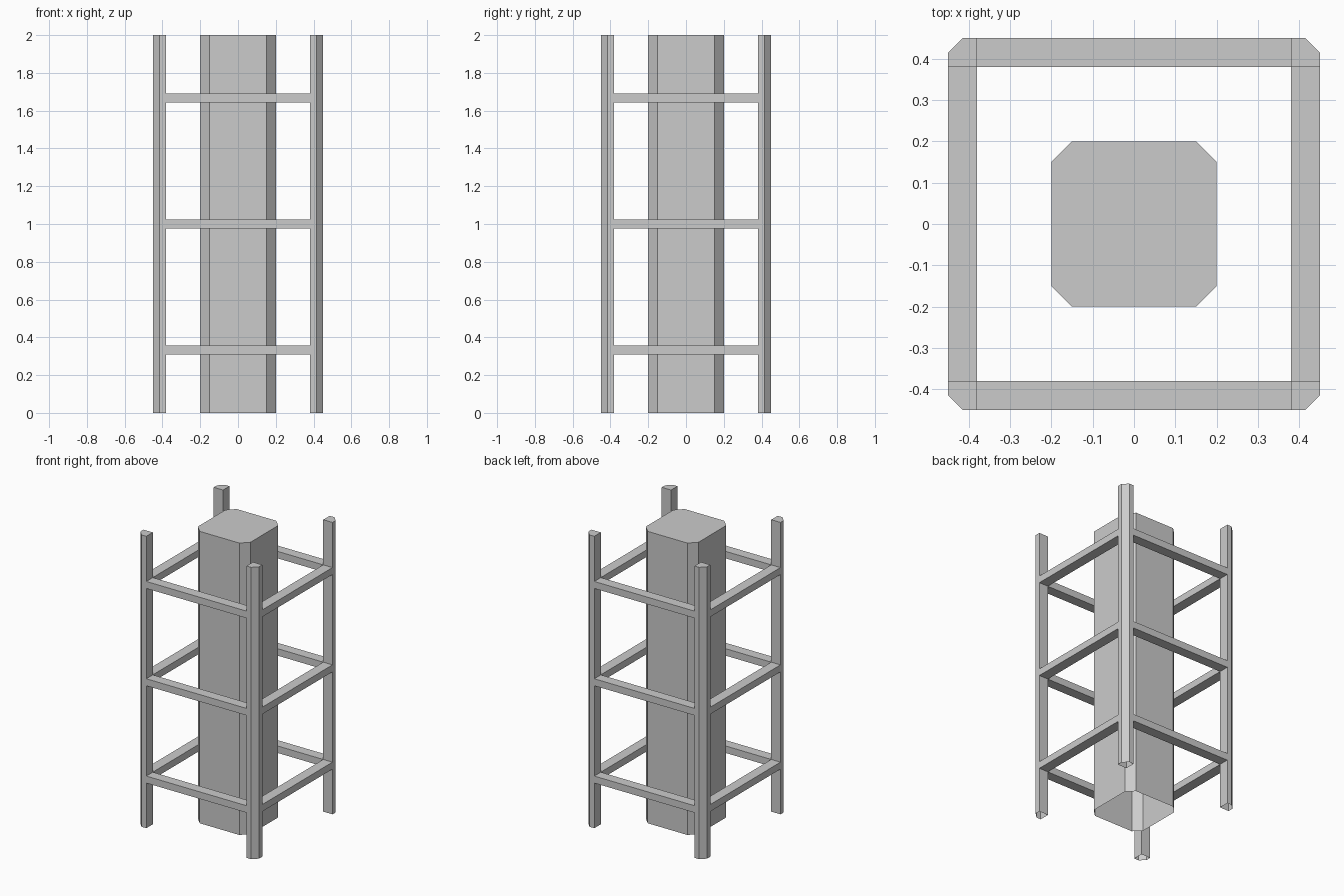
import bpy, bmesh

if "Cube" in bpy.data.objects:
    bpy.data.objects.remove(bpy.data.objects["Cube"])


def prism(name, outline, z0, z1):
    """Vertical flat-sided column, capped on top and open underneath."""
    bm = bmesh.new()
    low = [bm.verts.new((x, y, z0)) for x, y in outline]
    high = [bm.verts.new((x, y, z1)) for x, y in outline]
    n = len(outline)
    for i in range(n):
        j = (i + 1) % n
        bm.faces.new((low[i], low[j], high[j], high[i]))
    bm.faces.new(high)
    return finish(name, bm)


def box(name, center, size):
    bm = bmesh.new()
    bmesh.ops.create_cube(bm, size=1)
    bmesh.ops.scale(bm, vec=size, verts=bm.verts)
    bmesh.ops.translate(bm, vec=center, verts=bm.verts)
    return finish(name, bm)


def finish(name, bm):
    mesh = bpy.data.meshes.new(name)
    bm.to_mesh(mesh)
    bm.free()
    obj = bpy.data.objects.new(name, mesh)
    bpy.context.collection.objects.link(obj)
    return obj


HEIGHT = 2.0
OUT, IN, CUT = 0.45, 0.38, 0.415   # frame outer, inner and chamfer start
R, C = 0.2, 0.15                   # core half width and chamfer start

# Central chamfered column
prism("core_column", [(R, -C), (R, C), (C, R), (-C, R),
                      (-R, C), (-R, -C), (-C, -R), (C, -R)], 0, HEIGHT)

# Corner posts, chamfered on the outer corner
profile = [(IN, IN), (OUT, IN), (OUT, CUT), (CUT, OUT), (IN, OUT)]
for sx in (-1, 1):
    for sy in (-1, 1):
        pts = [(sx * x, sy * y) for x, y in profile]
        if sx * sy < 0:
            pts.reverse()  # keep normals outward after mirroring
        side = ("front" if sy < 0 else "back") + ("_left" if sx < 0 else "_right")
        prism(side + "_post", pts, 0, HEIGHT)

# Three rings of horizontal rails between the posts
mid, width, thick = (OUT + IN) / 2, OUT - IN, 0.048
for level, z in enumerate((HEIGHT / 6, HEIGHT / 2, HEIGHT * 5 / 6), 1):
    for s, a, b in ((-1, "front", "left"), (1, "back", "right")):
        box(f"{a}_rail_{level}", (0, s * mid, z), (2 * IN, width, thick))
        box(f"{b}_rail_{level}", (s * mid, 0, z), (width, 2 * IN, thick))
